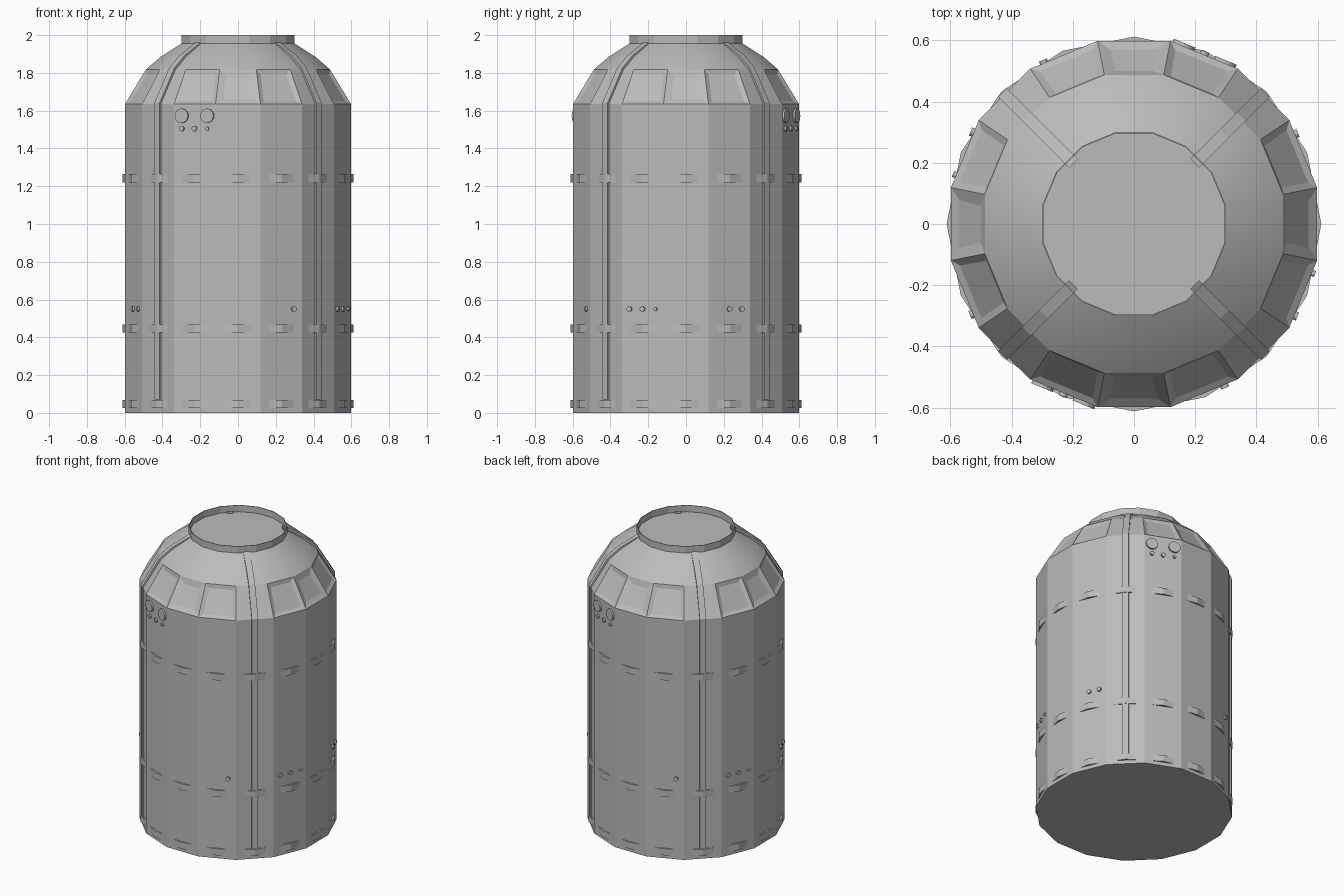
import bpy, bmesh, math
from mathutils import Matrix, Vector

if "Cube" in bpy.data.objects:
    bpy.data.objects.remove(bpy.data.objects["Cube"])

SIDES = 16
STEP = 2 * math.pi / SIDES

grey = bpy.data.materials.new("plain grey")
grey.diffuse_color = (0.5, 0.5, 0.5, 1)
grey.use_nodes = True
grey.node_tree.nodes["Principled BSDF"].inputs["Base Color"].default_value = grey.diffuse_color


def finish(bm, name):
    bmesh.ops.recalc_face_normals(bm, faces=bm.faces)
    me = bpy.data.meshes.new(name)
    bm.to_mesh(me)
    bm.free()
    me.materials.append(grey)
    ob = bpy.data.objects.new(name, me)
    bpy.context.collection.objects.link(ob)
    return ob


def lathe(profile, offset=0.5, closed=False):
    """Spin (radius, z) points into a 16-sided shell."""
    bm = bmesh.new()
    rings = [[bm.verts.new((r * math.cos((i + offset) * STEP),
                            r * math.sin((i + offset) * STEP), z))
              for i in range(SIDES)] for r, z in profile]
    pairs = list(zip(rings, rings[1:]))
    if closed:
        pairs.append((rings[-1], rings[0]))
    for a, b in pairs:
        for i in range(SIDES):
            j = (i + 1) % SIDES
            bm.faces.new((a[i], a[j], b[j], b[i]))
    if not closed:
        bm.faces.new(rings[0][::-1])
        bm.faces.new(rings[-1])
    return bm


# Body with domed shoulder, thin open collar and sunken lid
bm = lathe([(0.61, 0), (0.61, 1.635), (0.497, 1.818), (0.418, 1.885),
            (0.306, 1.955), (0.306, 2.0), (0.302, 2.0), (0.302, 1.955)])
bmesh.ops.recalc_face_normals(bm, faces=bm.faces)
square, narrow = [], []
for f in bm.faces:
    c = f.calc_center_median()
    if 1.65 < c.z < 1.8:
        k = round(math.atan2(c.y, c.x) / STEP) % 4
        if k in (1, 3):
            square.append(f)
        elif k == 0:
            narrow.append(f)
    f.smooth = 1.82 < c.z < 1.95 and len(f.verts) == 4
# Shallow recessed panels round the shoulder
bmesh.ops.inset_individual(bm, faces=square, thickness=0.035, depth=-0.01)
bmesh.ops.inset_individual(bm, faces=narrow, thickness=0.055, depth=-0.01)
finish(bm, "barrel_body")

# Hoops, corners turned to the middle of the body's flats
for n, z in enumerate((0.047, 0.447, 1.243)):
    finish(lathe([(0.612, z - 0.022), (0.612, z + 0.022),
                  (0.58, z + 0.022), (0.58, z - 0.022)], 0, True), f"hoop_{n + 1}")

# Four ribs running up the side and over the shoulder
outer = [(0.607, 0.07), (0.607, 1.64), (0.496, 1.826), (0.418, 1.893), (0.28, 1.972)]
inner = [(0.28, 1.945), (0.40, 1.865), (0.475, 1.80), (0.585, 1.62), (0.585, 0.07)]
for n in range(4):
    bm = bmesh.new()
    sides = [[bm.verts.new((r, w, z)) for r, z in outer + inner] for w in (-0.02, 0.02)]
    m = len(sides[0])
    for i in range(m):
        j = (i + 1) % m
        bm.faces.new((sides[0][i], sides[0][j], sides[1][j], sides[1][i]))
    for s in sides:
        for i in range(4):
            bm.faces.new((s[i], s[i + 1], s[m - 2 - i], s[m - 1 - i]))
    bm.transform(Matrix.Rotation(math.radians(45 + 90 * n), 4, 'Z'))
    finish(bm, f"rib_{n + 1}")


# Round studs on the flats, repeated half a turn round
def studs(name, angle, items):
    for half in (0, 180):
        a = math.radians(angle + half)
        bm = bmesh.new()
        for t, z, r in items:
            pos = Vector((0.600, t, z))
            mat = (Matrix.Rotation(a, 4, 'Z') @ Matrix.Translation(pos)
                   @ Matrix.Rotation(math.pi / 2, 4, 'Y'))
            bmesh.ops.create_cone(bm, cap_ends=True, segments=16, radius1=r,
                                  radius2=r, depth=0.018, matrix=mat)
        finish(bm, f"{name}_{'front' if half == 0 else 'back'}")


studs("valve_studs", -112.5, [(-0.073, 1.573, 0.038), (0.073, 1.573, 0.038),
                              (-0.073, 1.505, 0.014), (0, 1.505, 0.014), (0.073, 1.505, 0.01)])
studs("low_studs_a", -22.5, [(-0.075, 0.55, 0.014), (0, 0.55, 0.014), (0.075, 0.55, 0.01)])
studs("low_studs_b", 22.5, [(0, 0.55, 0.014), (0.07, 0.55, 0.014)])
studs("low_studs_c", -67.5, [(0.07, 0.55, 0.014)])
